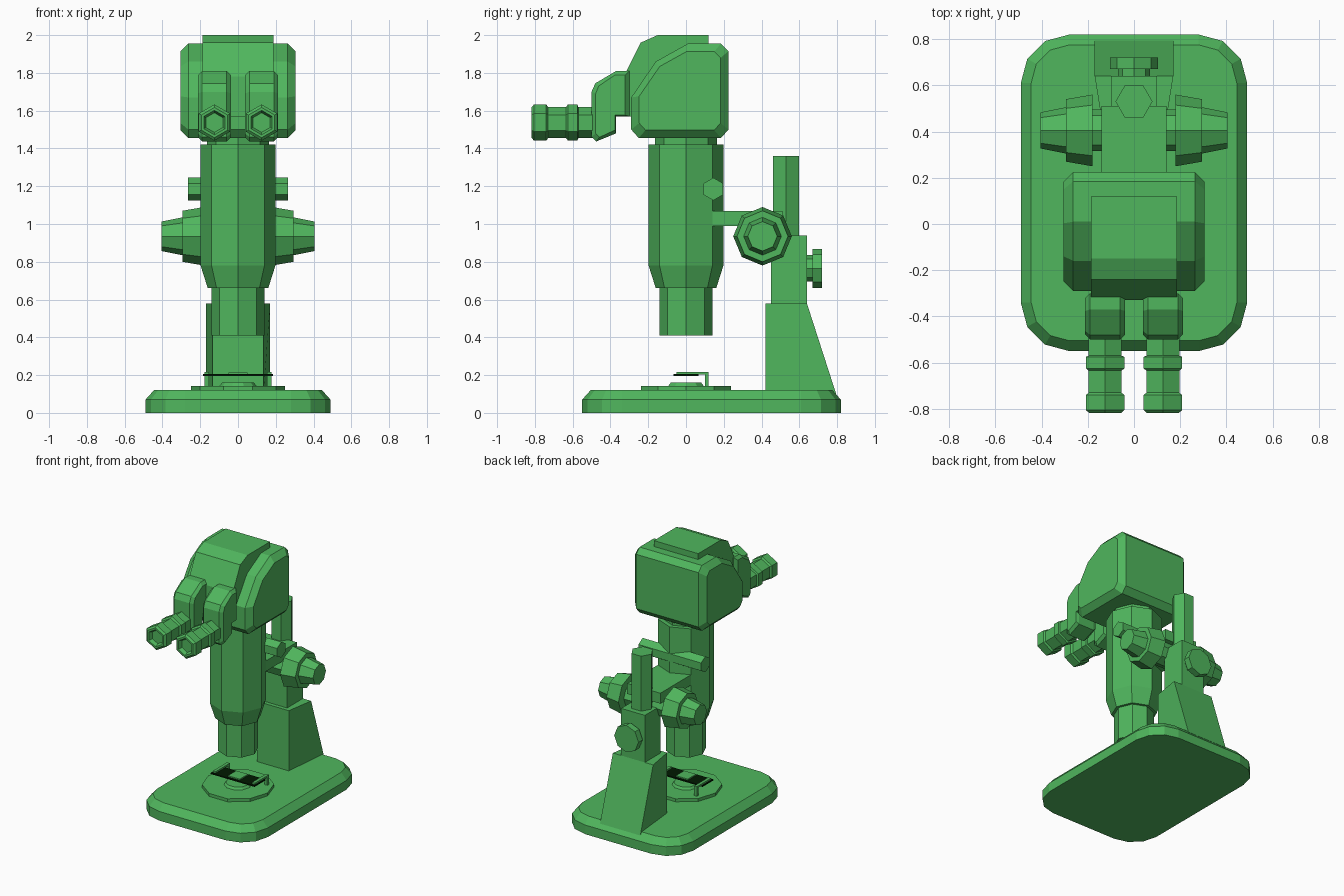
import bpy, bmesh, math

if "Cube" in bpy.data.objects:
    bpy.data.objects.remove(bpy.data.objects["Cube"])


def material(name, colour):
    m = bpy.data.materials.new(name)
    m.diffuse_color = colour
    m.use_nodes = True
    m.node_tree.nodes["Principled BSDF"].inputs["Base Color"].default_value = m.diffuse_color
    return m


GREEN = material("green", (0.08, 0.47, 0.11, 1))
DARK = material("dark_glass", (0.0, 0.01, 0.0, 1))


def loft(name, loops, mat=GREEN):
    """Skin a list of equal-length point loops and cap both ends."""
    bm = bmesh.new()
    rings = [[bm.verts.new(p) for p in loop] for loop in loops]
    n = len(rings[0])
    for a, b in zip(rings, rings[1:]):
        for i in range(n):
            j = (i + 1) % n
            bm.faces.new((a[i], a[j], b[j], b[i]))
    bm.faces.new(rings[0][::-1])
    bm.faces.new(rings[-1])
    bmesh.ops.recalc_face_normals(bm, faces=bm.faces)
    me = bpy.data.meshes.new(name)
    bm.to_mesh(me)
    bm.free()
    me.materials.append(mat)
    ob = bpy.data.objects.new(name, me)
    bpy.context.collection.objects.link(ob)
    return ob


def turned(name, axis, centre, sections, sides, start=0.0):
    """Faceted turned part; sections are (position along axis, radius)."""
    loops = []
    for t, r in sections:
        loop = []
        for i in range(sides):
            a = start + 2 * math.pi * i / sides
            c, s = r * math.cos(a), r * math.sin(a)
            p = {"x": (t, c, s), "y": (c, t, s), "z": (c, s, t)}[axis]
            loop.append([u + v for u, v in zip(p, centre)])
        loops.append(loop)
    return loft(name, loops)


def box(name, x0, x1, y0, y1, z0, z1, mat=GREEN):
    return loft(name, [[(x0, y0, z), (x1, y0, z), (x1, y1, z), (x0, y1, z)]
                       for z in (z0, z1)], mat)


def side_profile(name, pts, half, bevel=0.0, cx=0.0):
    """Extrude a (y, z) profile along x, with bevelled side rims."""
    ys, zs = [p[0] for p in pts], [p[1] for p in pts]
    my, mz = (min(ys) + max(ys)) / 2, (min(zs) + max(zs)) / 2
    ky = 1 - 2 * bevel / (max(ys) - min(ys))
    kz = 1 - 2 * bevel / (max(zs) - min(zs))

    def full(x):
        return [(cx + x, y, z) for y, z in pts]

    def inset(x):
        return [(cx + x, my + (y - my) * ky, mz + (z - mz) * kz) for y, z in pts]

    if not bevel:
        return loft(name, [full(-half), full(half)])
    return loft(name, [inset(-half), full(bevel - half), full(half - bevel), inset(half)])


# Base plate with rounded corners and sloped rim
def base_loop(z, inset):
    r, loop = 0.21 - inset, []
    for q, (cx, cy) in enumerate([(0.28, 0.61), (-0.28, 0.61), (-0.28, -0.34), (0.28, -0.34)]):
        for k in range(4):
            a = math.radians(90 * q + 30 * k)
            loop.append((cx + r * math.cos(a), cy + r * math.sin(a), z))
    return loop


loft("base", [base_loop(0, 0), base_loop(0.07, 0), base_loop(0.12, 0.045)])

# Stage, slide and clips
turned("stage_disc", "z", (0, 0, 0), [(0.11, 0.25), (0.143, 0.25)], 10)
turned("stage_insert", "z", (0, 0, 0), [(0.14, 0.1), (0.16, 0.085)], 10)
box("slide", -0.185, 0.185, -0.065, 0.065, 0.196, 0.205, DARK)
box("cover_slip", -0.05, 0.05, -0.05, 0.05, 0.203, 0.214)
for s in (-1, 1):
    clip = [(-0.05, 0.204), (0.1, 0.204), (0.1, 0.14), (0.12, 0.14), (0.12, 0.217), (-0.05, 0.217)]
    side_profile("stage_clip", clip, 0.012, cx=s * 0.165)

# Rear stand
loft("stand_foot", [
    [(-0.135, 0.42, z), (0.135, 0.42, z), (0.17, y, z), (-0.17, y, z)]
    for z, y in ((0.1, 0.795), (0.58, 0.64))])
box("stand_column", -0.1, 0.1, 0.45, 0.64, 0.57, 0.94)
turned("stand_post", "z", (0, 0.53, 0), [(0.9, 0.08), (1.36, 0.08)], 6)
turned("rear_clamp_knob", "y", (0, 0, 0.765),
       [(0.63, 0.07), (0.67, 0.07), (0.67, 0.103), (0.72, 0.103)], 8)

# Focus arm and knobs
box("focus_arm", -0.14, 0.14, 0.08, 0.51, 0.99, 1.07)
turned("focus_shaft", "x", (0, 0.405, 0.935), [(-0.185, 0.09), (0.185, 0.09)], 8)
for s in (-1, 1):
    sections = [(0.18, 0.155), (0.295, 0.135), (0.295, 0.1), (0.405, 0.078)]
    turned("focus_knob", "x", (0, 0.405, 0.935), [(s * t, r) for t, r in sections], 8)
turned("tension_knob", "x", (0, 0.145, 1.185), [(-0.265, 0.06), (0.265, 0.06)], 6, math.pi / 2)

# Body tube and objective
turned("body_tube", "z", (0, 0, 0), [(0.66, 0.16), (0.78, 0.198), (1.42, 0.198)], 8)
turned("objective", "z", (0, 0, 0), [(0.41, 0.14), (0.68, 0.14)], 8)
turned("tube_collar", "z", (0, 0, 0), [(1.41, 0.165), (1.5, 0.165)], 8)

# Head housing and raised cover
side_profile("head_housing", [
    (-0.29, 1.5), (-0.25, 1.455), (0.185, 1.455), (0.225, 1.5), (0.225, 1.915),
    (0.185, 1.955), (0.01, 1.955), (-0.16, 1.86), (-0.29, 1.67)], 0.305, 0.042)
side_profile("head_cover", [
    (-0.33, 1.57), (0.12, 1.57), (0.12, 2.0), (-0.15, 2.0), (-0.24, 1.96), (-0.33, 1.78)], 0.187)

# Binocular mounts and eyepieces
for s in (-1, 1):
    side_profile("eyepiece_mount", [
        (-0.5, 1.46), (-0.475, 1.437), (-0.37, 1.48), (-0.37, 1.57), (-0.3, 1.57),
        (-0.3, 1.81), (-0.37, 1.81), (-0.48, 1.745), (-0.5, 1.7)], 0.087, 0.022, s * 0.125)
    turned("eyepiece", "y", (s * 0.125, 0, 1.537), [
        (-0.46, 0.082), (-0.57, 0.082), (-0.575, 0.096), (-0.625, 0.096), (-0.635, 0.082),
        (-0.73, 0.082), (-0.74, 0.096), (-0.805, 0.096), (-0.818, 0.08), (-0.818, 0.065),
        (-0.79, 0.052)], 6, math.pi / 2)
